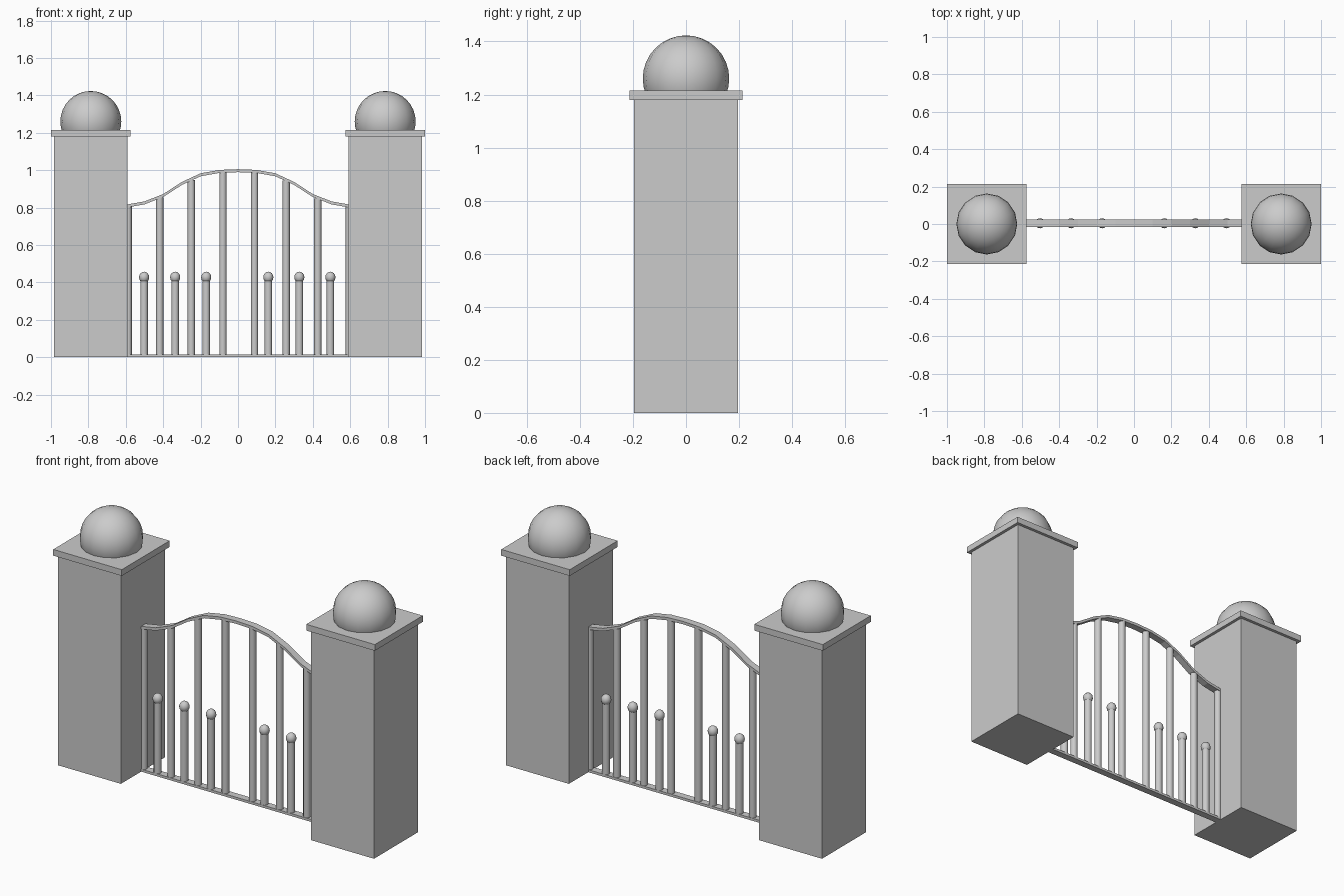
import bpy, bmesh
from mathutils import Matrix

if "Cube" in bpy.data.objects:
    bpy.data.objects.remove(bpy.data.objects["Cube"])

GX, GY = 0.004, 0.004   # gate sits slightly off centre


def finish(bm, name, smooth=False):
    bmesh.ops.recalc_face_normals(bm, faces=bm.faces)
    me = bpy.data.meshes.new(name)
    bm.to_mesh(me)
    bm.free()
    ob = bpy.data.objects.new(name, me)
    bpy.context.collection.objects.link(ob)
    if smooth:
        bpy.ops.object.select_all(action='DESELECT')
        ob.select_set(True)
        bpy.context.view_layer.objects.active = ob
        bpy.ops.object.shade_smooth_by_angle(angle=0.9)
    return ob


def box(name, x0, x1, y0, y1, z0, z1):
    bm = bmesh.new()
    m = (Matrix.Translation(((x0 + x1) / 2, (y0 + y1) / 2, (z0 + z1) / 2))
         @ Matrix.Diagonal((x1 - x0, y1 - y0, z1 - z0, 1)))
    bmesh.ops.create_cube(bm, size=1, matrix=m)
    return finish(bm, name)


def ball(name, x, y, z, r, rz, segs, rings, floor=None):
    bm = bmesh.new()
    m = Matrix.Translation((x, y, z)) @ Matrix.Diagonal((r, r, rz, 1))
    bmesh.ops.create_uvsphere(bm, u_segments=segs, v_segments=rings, radius=1, matrix=m)
    if floor is not None:   # slice off the part sunk in the cap
        bmesh.ops.bisect_plane(bm, geom=bm.verts[:] + bm.edges[:] + bm.faces[:],
                               plane_co=(0, 0, floor), plane_no=(0, 0, 1), clear_inner=True)
    return finish(bm, name, True)


def rod(name, x, r, z0, z1):
    bm = bmesh.new()
    bmesh.ops.create_cone(bm, cap_ends=True, segments=12, radius1=r, radius2=r, depth=z1 - z0,
                          matrix=Matrix.Translation((x, GY, (z0 + z1) / 2)))
    return finish(bm, name, True)


# Pillars with cap slabs and ball finials
for side, s in (("left", -1), ("right", 1)):
    c = s * 0.787
    box(side + "_pillar", c - 0.196, c + 0.196, -0.196, 0.196, 0, 1.18)
    box(side + "_cap", c - 0.213, c + 0.213, -0.213, 0.213, 1.18, 1.215)
    ball(side + "_finial", c, 0, 1.26, 0.163, 0.163, 16, 16, 1.21)

# Arched top rail, profile of its upper edge mirrored about the middle
half = [(0, 1.005), (0.1, 1.001), (0.2, 0.983), (0.3, 0.937),
        (0.4, 0.872), (0.5, 0.833), (0.595, 0.816)]
path = [(-x, z) for x, z in reversed(half[1:])] + half
bm = bmesh.new()
rows = []
for x, z in path:
    rows.append([bm.verts.new((x, GY + y, z + dz))
                 for y, dz in ((-0.02, 0), (0.02, 0), (0.02, -0.016), (-0.02, -0.016))])
for a, b in zip(rows, rows[1:]):
    for i in range(4):
        j = (i + 1) % 4
        bm.faces.new((a[i], a[j], b[j], b[i]))
bm.faces.new(rows[0])
bm.faces.new(rows[-1])
finish(bm, "top_rail")


def rail_height(x):
    for (x0, z0), (x1, z1) in zip(path, path[1:]):
        if x0 <= x <= x1:
            return z0 + (z1 - z0) * (x - x0) / (x1 - x0)
    return path[0][1]


# Bottom rail
box("bottom_rail", -0.595, 0.595, GY - 0.02, GY + 0.02, 0.0, 0.014)

# Tall bars reaching the arch
for i in range(8):
    x = GX + (i - 3.5) * 0.169
    rod(f"tall_bar_{i + 1}", x, 0.0195, 0.002, rail_height(x) - 0.012)

# Short bars with rounded knobs
for i in (-3, -2, -1, 1, 2, 3):
    x = -0.004 + i * 0.166
    rod(f"short_bar_{i + 4}", x, 0.0205, 0.002, 0.41)
    ball(f"knob_{i + 4}", x, GY, 0.427, 0.027, 0.03, 12, 8)
